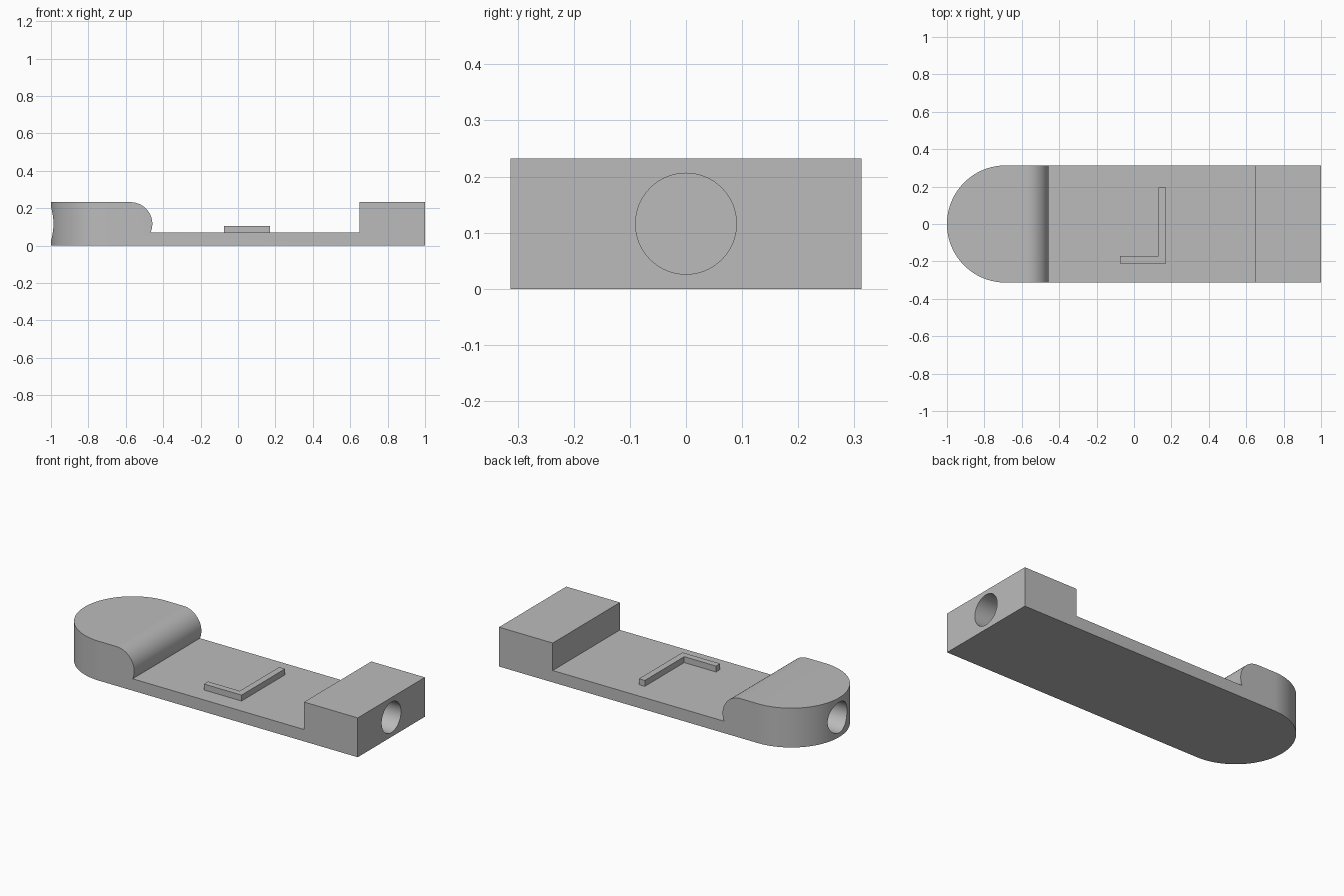
import bpy
import bmesh
from math import cos, sin, pi, radians
from mathutils import Matrix, Vector

cube = bpy.data.objects.get("Cube")
if cube:
    bpy.data.objects.remove(cube, do_unlink=True)

HALF_W, HEIGHT, BASE = 0.313, 0.232, 0.07
MID = HEIGHT / 2
HOLE_R, HOLE_DEPTH = 0.09, 0.25

grey = bpy.data.materials.new("plain grey")
grey.use_nodes = True
colour = (0.5, 0.5, 0.5, 1)
grey.diffuse_color = colour
grey.node_tree.nodes["Principled BSDF"].inputs["Base Color"].default_value = colour


def arc(cx, cy, r, start, end, steps):
    angles = [radians(start + (end - start) * i / steps) for i in range(steps + 1)]
    return [(cx + r * cos(a), cy + r * sin(a)) for a in angles]


def make_object(name, bm):
    bmesh.ops.recalc_face_normals(bm, faces=bm.faces)
    mesh = bpy.data.meshes.new(name)
    bm.to_mesh(mesh)
    bm.free()
    mesh.materials.append(grey)
    obj = bpy.data.objects.new(name, mesh)
    bpy.context.collection.objects.link(obj)
    return obj


def extrude(name, points, place, direction):
    """Extrude a closed 2D outline, mapped to 3D by place."""
    bm = bmesh.new()
    face = bm.faces.new([bm.verts.new(place(*p)) for p in points])
    geom = bmesh.ops.extrude_face_region(bm, geom=[face])["geom"]
    verts = [g for g in geom if isinstance(g, bmesh.types.BMVert)]
    bmesh.ops.translate(bm, verts=verts, vec=Vector(direction))
    return make_object(name, bm)


def boolean(target, cutter, operation):
    mod = target.modifiers.new(operation.title(), "BOOLEAN")
    mod.operation, mod.object, mod.solver = operation, cutter, "EXACT"
    bpy.context.view_layer.objects.active = target
    bpy.ops.object.modifier_apply(modifier=mod.name)
    bpy.data.objects.remove(cutter, do_unlink=True)


# Side profile: flat base, square end block and bullnosed end block
nose = arc(-0.574, MID, MID, -23.5, 90, 28)
nose[0] = (nose[0][0], BASE)
profile = [(-1.1, 0), (1, 0), (1, HEIGHT), (0.65, HEIGHT), (0.65, BASE)]
profile += nose + [(-1.1, HEIGHT)]
body = extrude("body", profile, lambda x, z: (x, -0.4, z), (0, 0.8, 0))

# Plan outline rounds off one end
outline = [(1.2, HALF_W)] + arc(HALF_W - 1, 0, HALF_W, 90, 270, 64) + [(1.2, -HALF_W)]
plan = extrude("plan_outline", outline, lambda x, y: (x, y, -0.1), (0, 0, 0.5))
boolean(body, plan, "INTERSECT")

# Blind round socket in each end
for side in (-1, 1):
    bm = bmesh.new()
    spot = Matrix.Translation((side, 0, MID)) @ Matrix.Rotation(pi / 2, 4, "Y")
    bmesh.ops.create_cone(bm, cap_ends=True, segments=64, radius1=HOLE_R,
                          radius2=HOLE_R, depth=2 * HOLE_DEPTH, matrix=spot)
    boolean(body, make_object("socket_cutter", bm), "DIFFERENCE")

# Raised right-angled ridge on the deck
corner = [(-0.075, -0.21), (0.17, -0.21), (0.17, 0.195),
          (0.132, 0.195), (0.132, -0.172), (-0.075, -0.172)]
ridge = extrude("angled_ridge", corner, lambda x, y: (x, y, BASE), (0, 0, 0.035))

# Smooth the curved walls, keep the edges sharp
bpy.ops.object.select_all(action="DESELECT")
body.select_set(True)
bpy.context.view_layer.objects.active = body
bpy.ops.object.shade_smooth_by_angle(angle=radians(30))
